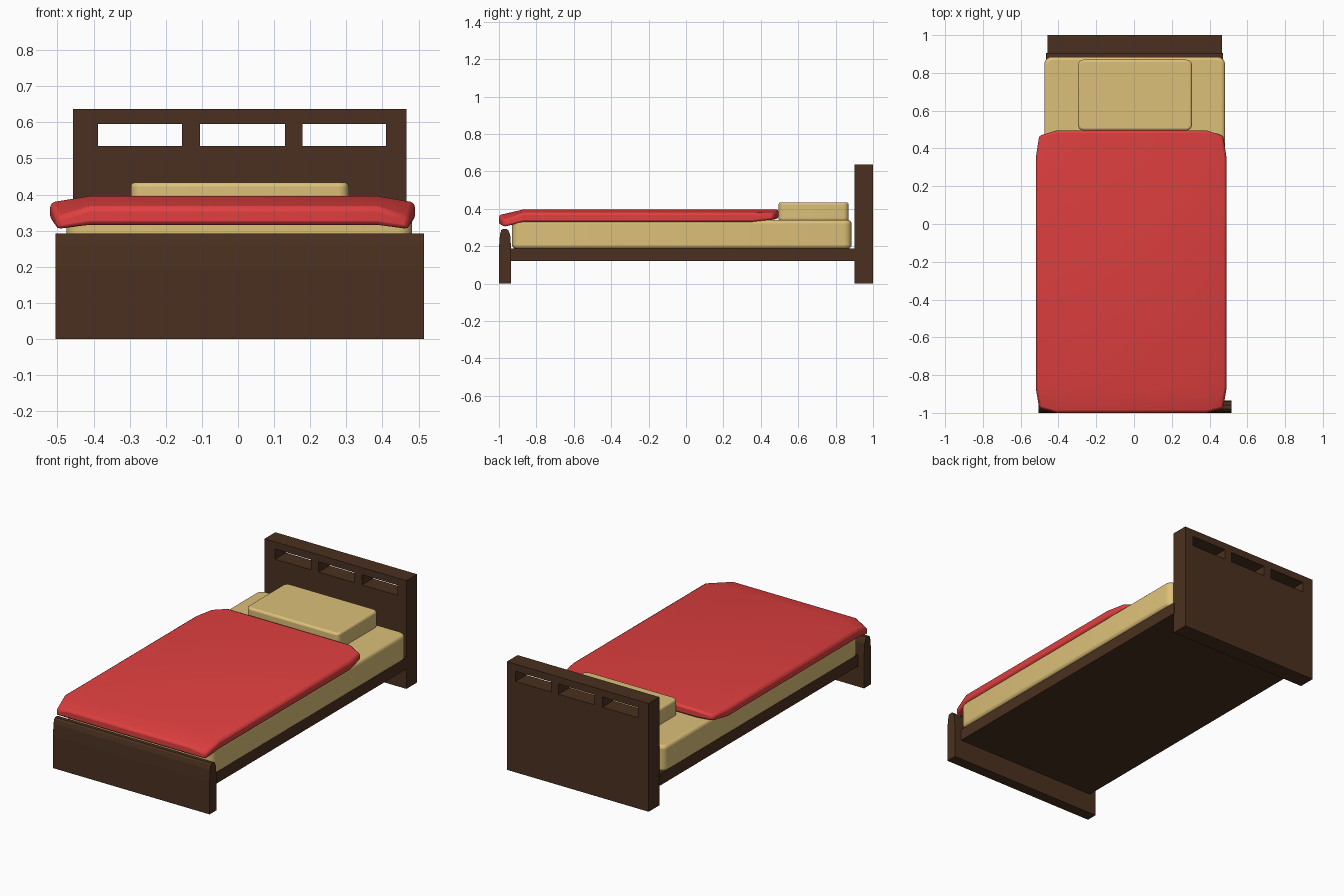
import bpy, bmesh

if "Cube" in bpy.data.objects:
    bpy.data.objects.remove(bpy.data.objects["Cube"])


def material(name, rgb):
    m = bpy.data.materials.new(name)
    m.diffuse_color = (*rgb, 1)
    m.use_nodes = True
    m.node_tree.nodes["Principled BSDF"].inputs["Base Color"].default_value = m.diffuse_color
    return m


WOOD = material("dark_wood", (0.069, 0.030, 0.014))
LINEN = material("linen", (0.72, 0.53, 0.19))
RED = material("red_cloth", (0.75, 0.05, 0.05))


def finish(bm, name, mat, bevel=0, segments=3):
    bmesh.ops.recalc_face_normals(bm, faces=bm.faces)
    me = bpy.data.meshes.new(name)
    bm.to_mesh(me)
    bm.free()
    me.materials.append(mat)
    ob = bpy.data.objects.new(name, me)
    bpy.context.collection.objects.link(ob)
    if bevel:
        mod = ob.modifiers.new("soft_edges", "BEVEL")
        mod.width, mod.segments = bevel, segments
        mod.limit_method, mod.angle_limit = "ANGLE", 0.6
        bpy.ops.object.select_all(action="DESELECT")
        ob.select_set(True)
        bpy.context.view_layer.objects.active = ob
        bpy.ops.object.shade_smooth_by_angle(angle=0.7)
    return ob


def extrude(bm, faces, vec):
    new = bmesh.ops.extrude_face_region(bm, geom=faces, use_keep_orig=True)["geom"]
    bmesh.ops.translate(bm, vec=vec, verts=[g for g in new if isinstance(g, bmesh.types.BMVert)])


def box(name, x, y, z, mat, corner=0, bevel=0):
    bm = bmesh.new()
    bm.faces.new([bm.verts.new((a, b, z[0])) for a, b in
                  ((x[0], y[0]), (x[1], y[0]), (x[1], y[1]), (x[0], y[1]))])
    extrude(bm, bm.faces[:], (0, 0, z[1] - z[0]))
    if corner:  # round the upright corners first
        upright = [e for e in bm.edges if abs(e.verts[0].co.z - e.verts[1].co.z) > 0.01]
        bmesh.ops.bevel(bm, geom=upright, offset=corner, segments=4, profile=0.5, affect="EDGES")
    return finish(bm, name, mat, bevel)


# Headboard: grid of cells with three openings, extruded to thickness
bm = bmesh.new()
xs = (-0.457, -0.388, -0.155, -0.105, 0.130, 0.178, 0.410, 0.467)
zs = (0, 0.535, 0.595, 0.637)
grid = [[bm.verts.new((x, 0.9, z)) for z in zs] for x in xs]
for i in range(7):
    for j in range(3):
        if not (j == 1 and i % 2 == 1):
            bm.faces.new((grid[i][j], grid[i + 1][j], grid[i + 1][j + 1], grid[i][j + 1]))
extrude(bm, bm.faces[:], (0, 0.1, 0))
finish(bm, "headboard", WOOD)

# Footboard: tapered side profile extruded across the width
bm = bmesh.new()
profile = ((-1, 0), (-0.935, 0), (-0.935, 0.19), (-0.94, 0.26), (-0.95, 0.285),
           (-0.958, 0.292), (-0.98, 0.292), (-0.988, 0.285), (-0.995, 0.26), (-1, 0.19))
bm.faces.new([bm.verts.new((-0.505, y, z)) for y, z in profile])
extrude(bm, bm.faces[:], (1.02, 0, 0))
finish(bm, "footboard", WOOD)

# Base, mattress and pillow
box("bed_base", (-0.465, 0.47), (-0.94, 0.905), (0.12, 0.188), WOOD)
box("mattress", (-0.475, 0.482), (-0.93, 0.885), (0.187, 0.34), LINEN, 0.04, 0.018)
box("pillow", (-0.297, 0.307), (0.495, 0.87), (0.335, 0.434), LINEN, 0.03, 0.012)

# Blanket: 4 x 4 grid slab with drooping rim and clipped corners
bx = (-0.52, -0.41, 0.385, 0.49)
by = (-1.0, -0.87, 0.35, 0.495)
bm = bmesh.new()
layers = []
for top in (False, True):
    rows = []
    for j, y in enumerate(by):
        row = []
        for i, x in enumerate(bx):
            side, front, back = i in (0, 3), j == 0, j == 3
            z = 0.396 if top else 0.33
            if side:
                z -= 0.018 if top else 0.002
            if front:
                z -= 0.03 if top else 0.015
            if back and not top:
                z += 0.017
            px, py = x, y
            if side and (front or back):
                px += (0.018 if i == 0 else -0.018)
                py += 0.025 if front else -0.028
                z -= 0.012 if front else 0.004
            row.append(bm.verts.new((px, py, z)))
        rows.append(row)
    layers.append(rows)
for rows in layers:
    for j in range(3):
        for i in range(3):
            bm.faces.new((rows[j][i], rows[j][i + 1], rows[j + 1][i + 1], rows[j + 1][i]))
rim = ([(0, i) for i in range(4)] + [(j, 3) for j in range(1, 4)]
       + [(3, i) for i in (2, 1, 0)] + [(j, 0) for j in (2, 1)])
for (a, b), (c, d) in zip(rim, rim[1:] + rim[:1]):
    bm.faces.new((layers[0][a][b], layers[0][c][d], layers[1][c][d], layers[1][a][b]))
finish(bm, "blanket", RED, 0.012, 2)
